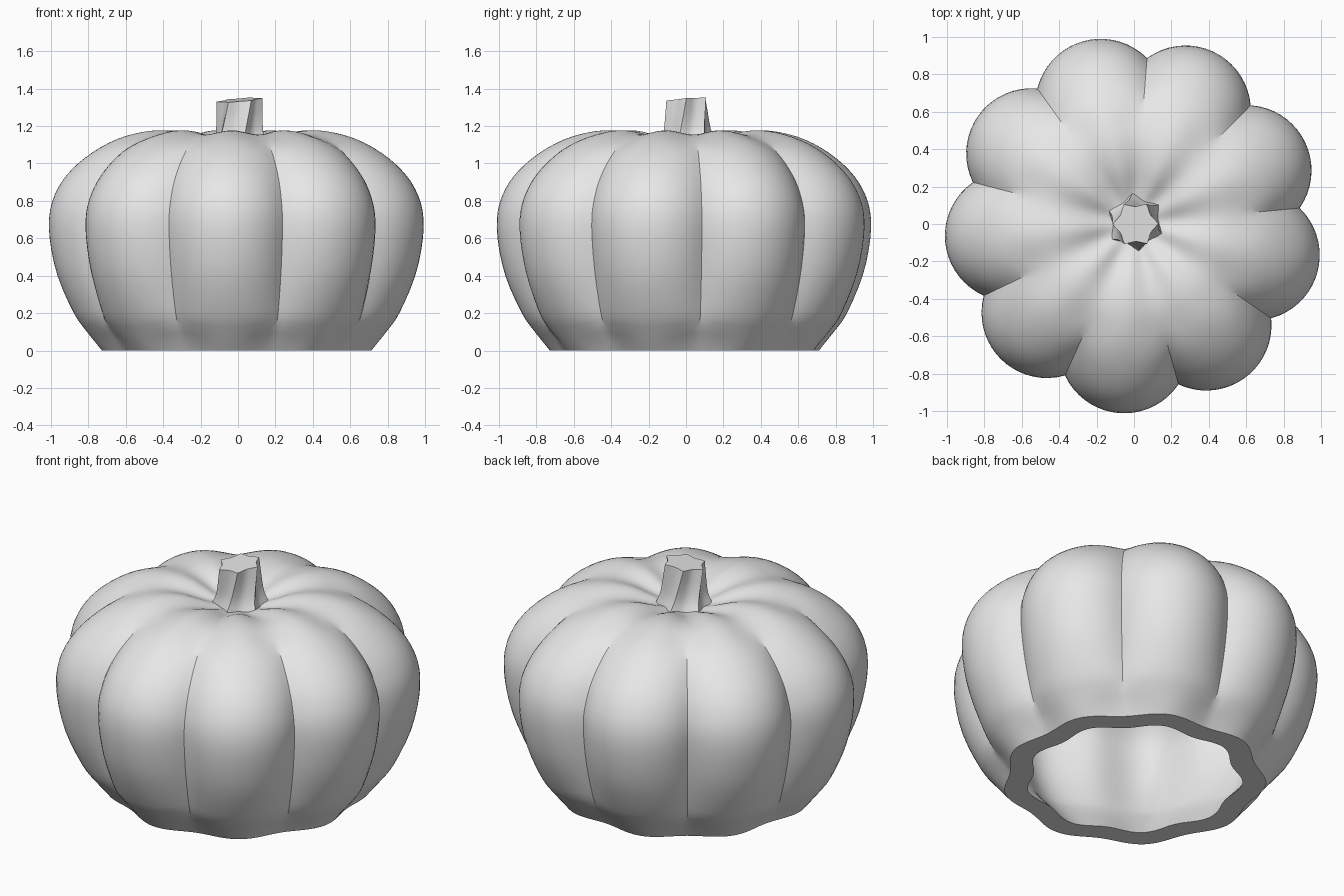
import bpy, bmesh, math
from mathutils import Vector

cube = bpy.data.objects.get("Cube")
if cube:
    bpy.data.objects.remove(cube)

LOBES = 9
SEG = 18                       # segments across each lobe
CREASE = math.radians(5.5)     # direction of one crease
HALF = math.pi / LOBES
WALL = 0.1

grey = bpy.data.materials.new("plain_grey")
grey.use_nodes = True
grey.diffuse_color = (0.8, 0.8, 0.8, 1)
grey.node_tree.nodes["Principled BSDF"].inputs["Base Color"].default_value = (0.8, 0.8, 0.8, 1)


def finish(bm, name):
    bmesh.ops.recalc_face_normals(bm, faces=bm.faces)
    mesh = bpy.data.meshes.new(name)
    bm.to_mesh(mesh)
    bm.free()
    mesh.materials.append(grey)
    obj = bpy.data.objects.new(name, mesh)
    bpy.context.collection.objects.link(obj)
    bpy.ops.object.select_all(action="DESELECT")
    obj.select_set(True)
    bpy.context.view_layer.objects.active = obj
    bpy.ops.object.shade_smooth_by_angle(angle=math.radians(30))
    return obj


def loft(rings, name):
    """Join closed rings of points and cap both ends."""
    bm = bmesh.new()
    loops = [[bm.verts.new(p) for p in ring] for ring in rings]
    n = len(loops[0])
    for a, b in zip(loops, loops[1:]):
        for i in range(n):
            j = (i + 1) % n
            bm.faces.new((a[i], a[j], b[j], b[i]))
    bm.faces.new(loops[0])
    bm.faces.new(loops[-1])
    return finish(bm, name)


def spline(points, steps):
    """Catmull-Rom curve through the points."""
    ext = [points[0] * 2 - points[1]] + points + [points[-1] * 2 - points[-2]]
    out = []
    for a, b, c, d in zip(ext, ext[1:], ext[2:], ext[3:]):
        for k in range(steps):
            t = k / steps
            out.append((b * 2 + (c - a) * t + (a * 2 - b * 5 + c * 4 - d) * t * t
                        + (b * 3 - a - c * 3 + d) * t ** 3) / 2)
    return out + [points[-1]]


def arc_lobe(angle):
    """Round lobe cross-section: 1 at the crown, 0 at the crease."""
    radius, centre = 0.35, 0.663

    def reach(a):
        return centre * math.cos(a) + math.sqrt(radius ** 2 - (centre * math.sin(a)) ** 2)
    return (reach(angle) - reach(HALF)) / (reach(0) - reach(HALF))


def lobed_ring(r, z, normal, depth, soft):
    ring = []
    for i in range(LOBES * SEG):
        turn = CREASE + 2 * HALF * i / SEG
        local = 2 * HALF * (i % SEG) / SEG - HALF
        wave = 0.5 + 0.5 * math.cos(LOBES * local)
        dip = depth * (1 - (arc_lobe(local) * (1 - soft) + wave * soft))
        rr, zz = r - normal[0] * dip, z - normal[1] * dip
        ring.append((rr * math.cos(turn), rr * math.sin(turn), zz))
    return ring


# Lobe crown profile: radius, height, crease depth
profile = spline([Vector(p) for p in (
    (0.73, 0, 0.045), (0.81, 0.1, 0.05), (0.88, 0.2, 0.075), (0.968, 0.4, 0.11),
    (1.01, 0.6, 0.123), (1.008, 0.75, 0.123), (0.965, 0.87, 0.115),
    (0.89, 0.97, 0.095), (0.78, 1.06, 0.068), (0.65, 1.13, 0.04),
    (0.52, 1.167, 0.025), (0.41, 1.177, 0.022), (0.3, 1.163, 0.022),
    (0.2, 1.128, 0.015), (0.12, 1.1, 0.004), (0.02, 1.09, 0))], 3)

# Hollow body: inner wall, flat rim, outer skin
outer, inner = [], [lobed_ring(0.6, 0, (1, 0), 0.045, 1)]
last = len(profile) - 1
for i, (r, z, depth) in enumerate(profile):
    step = profile[min(i + 1, last)] - profile[max(i - 1, 0)]
    normal = Vector((step.y, -step.x)).normalized()
    soft = min(1, max(0, 1 - z / 0.15) + max(0, (0.72 - r) / 0.15))
    outer.append(lobed_ring(r, z, (1, 0) if i == 0 else normal, depth, soft))
    inner.append(lobed_ring(max(r - normal.x * WALL, 0.01), z - normal.y * WALL,
                            normal, depth * 0.7, 1))
loft(inner[::-1] + outer, "pumpkin_body")

# Twisted, fluted stem with a slanted top
FLUTES, FLUTE_SEG = 6, 6
BASE, TOP = 1.06, 1.34
levels = spline([Vector(p) for p in (
    (0.172, BASE), (0.157, 1.1), (0.136, 1.15), (0.126, 1.22), (0.122, TOP))], 2)
stem = []
for r, z in levels:
    rise = (z - BASE) / (TOP - BASE)
    twist = math.radians(32 + 29 * rise)
    ring = []
    for i in range(FLUTES * FLUTE_SEG):
        a = 2 * math.pi * i / (FLUTES * FLUTE_SEG)
        rr = r * (1 - 0.23 * abs(math.sin(a * FLUTES / 2)))
        x, y = rr * math.cos(a + twist), rr * math.sin(a + twist)
        ring.append((x + 0.008, y + 0.012 * (1 - rise), z + rise * (0.08 * x + 0.08 * y)))
    stem.append(ring)
loft(stem, "stem")
